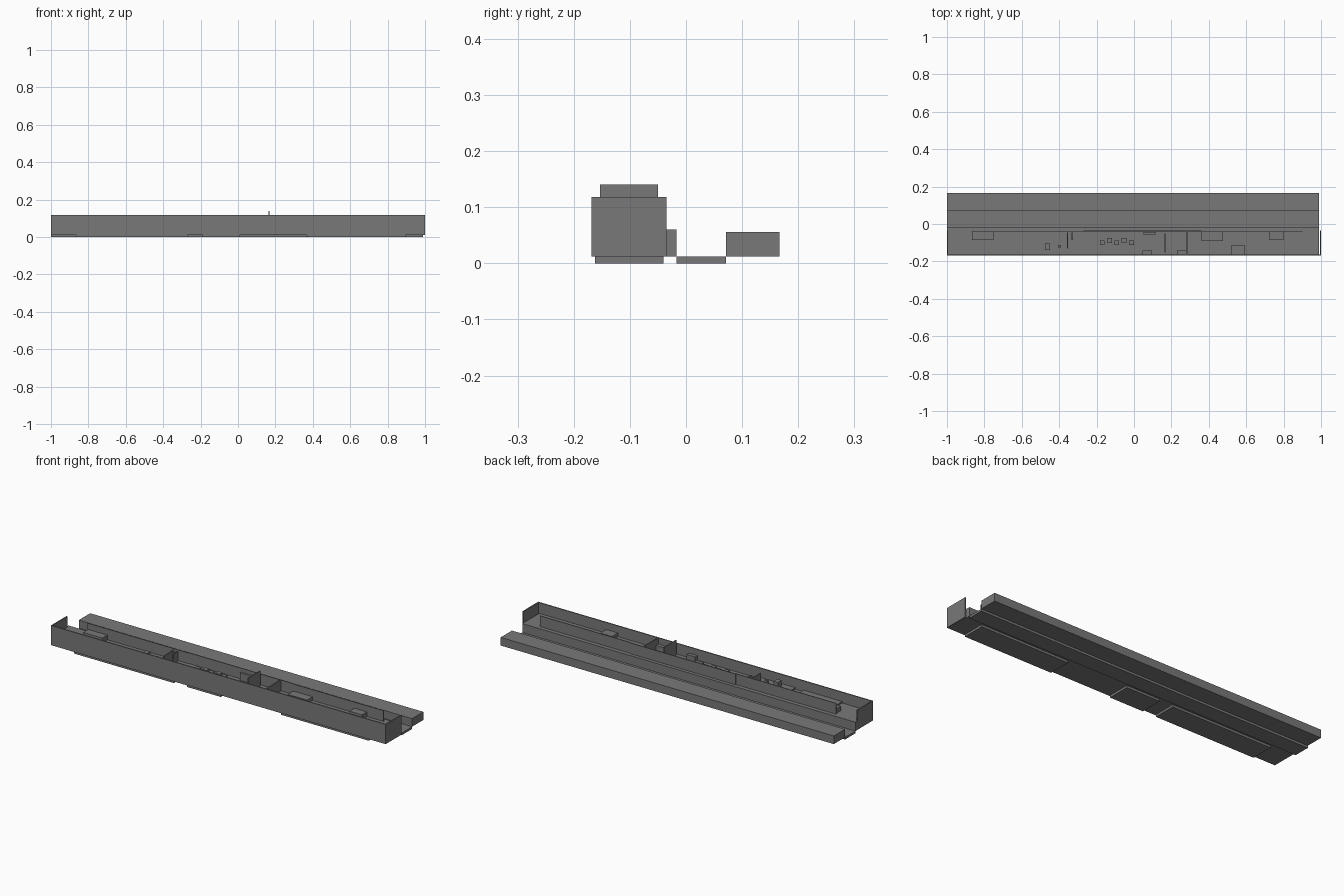
import bpy

cube = bpy.data.objects.get("Cube")
if cube:
    bpy.data.objects.remove(cube, do_unlink=True)

grey = bpy.data.materials.new("mid grey")
grey.use_nodes = True
grey.diffuse_color = (0.19, 0.19, 0.19, 1)
grey.node_tree.nodes["Principled BSDF"].inputs["Base Color"].default_value = grey.diffuse_color


def box(name, x, y, z):
    """Box from (min, max) pairs on each axis."""
    spans = (x, y, z)
    bpy.ops.mesh.primitive_cube_add(size=1, location=[(a + b) / 2 for a, b in spans])
    ob = bpy.context.object
    ob.name = name
    ob.scale = [b - a for a, b in spans]
    bpy.ops.object.transform_apply(location=False, rotation=False, scale=True)
    ob.data.materials.append(grey)
    return ob


FLOOR, TOP, BASE = 0.06, 0.118, 0.012
FRONT, BACK, END = -0.168, -0.035, 0.99
WALL = 0.006
INNER = FRONT + WALL

# Long platform and sunken bed
box("platform", (-1, END), (0.071, 0.167), (BASE, 0.056))
box("sunken_bed", (-1, END), (-0.017, 0.071), (0, BASE))

# Raised floor, its ledge and the shallow pans underneath
box("floor", (-1, END), (INNER, -0.017), (BASE, FLOOR))
for i, span in enumerate([(-0.865, -0.27), (-0.19, 0.01), (0.37, 0.895)]):
    box(f"under_pan_{i}", span, (INNER, -0.04), (0, BASE))

# Outer walls, leaving doorways at both ends of the back wall
box("front_wall", (-1, 1), (FRONT, INNER), (BASE, TOP))
for side, x in (("right", -1), ("left", 1 - WALL)):
    box(f"{side}_end_wall", (x, x + WALL), (FRONT, BACK), (BASE, TOP))
box("back_wall_right", (-0.87, -0.27), (-0.043, -0.039), (FLOOR, TOP))
box("back_wall_middle", (-0.27, 0.36), (-0.04, BACK), (FLOOR, TOP))
box("back_wall_left", (0.36, 0.9), (-0.043, -0.039), (FLOOR, TOP))

# Room dividers
box("tall_divider", (0.164, 0.169), (-0.153, -0.05), (FLOOR, 0.14))
box("low_divider", (0.278, 0.285), (INNER, -0.04), (FLOOR, TOP))

# Benches and cabinets along the front and back walls
for i, (x0, x1, depth, top) in enumerate([
        (-0.82, -0.59, 0.07, 0.068), (-0.54, -0.31, 0.07, 0.068),
        (0.045, 0.095, 0.02, 0.085), (0.23, 0.28, 0.02, 0.085),
        (0.52, 0.59, 0.05, 0.08)]):
    box(f"front_cabinet_{i}", (x0, x1), (INNER, INNER + depth), (FLOOR, top))
for i, (x0, x1, y0, top) in enumerate([
        (-0.865, -0.75, -0.085, 0.085), (0.05, 0.115, -0.055, 0.1),
        (0.36, 0.475, -0.09, 0.08), (0.725, 0.8, -0.085, 0.085)]):
    box(f"back_cabinet_{i}", (x0, x1), (y0, -0.043), (FLOOR, top))

# Slim upright panels
for i, (x, y) in enumerate([(-0.355, -0.13), (-0.33, -0.085)]):
    box(f"upright_panel_{i}", (x - 0.003, x + 0.003), (y, -0.045), (FLOOR, 0.11))

# Small seats
for i in range(5):
    x, y = -0.17 + 0.039 * i, -0.1 + 0.012 * (i % 2)
    box(f"seat_{i}", (x - 0.013, x + 0.013), (y - 0.013, y + 0.013), (FLOOR, 0.085))
box("seat_right", (-0.475, -0.45), (-0.138, -0.105), (FLOOR, 0.1))
box("stool", (-0.405, -0.39), (-0.125, -0.112), (FLOOR, 0.09))
